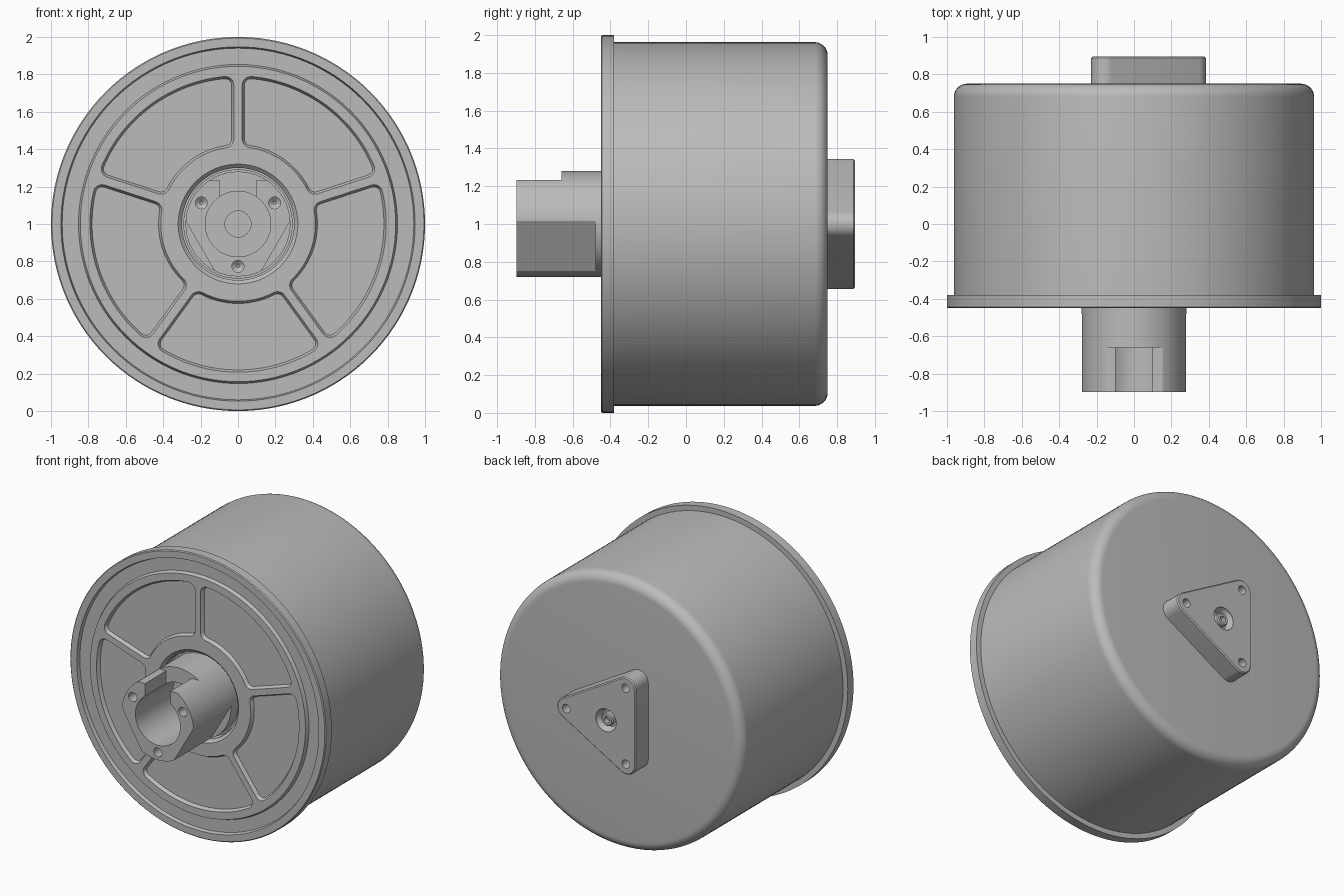
import bpy, bmesh
from math import sin, cos, asin, pi, radians, tau

if "Cube" in bpy.data.objects:
    bpy.data.objects.remove(bpy.data.objects["Cube"], do_unlink=True)

AXIS_Z = 1.0
SEGS = 120

grey = bpy.data.materials.new("plain grey")
grey.use_nodes = True
grey.diffuse_color = (0.5, 0.5, 0.5, 1)
grey.node_tree.nodes["Principled BSDF"].inputs["Base Color"].default_value = (0.5, 0.5, 0.5, 1)


def loft(name, rings):
    """Skin equal-length outlines [(points, y), ...] along the axis and cap both ends."""
    bm = bmesh.new()
    loops = [[bm.verts.new((x, y, AXIS_Z + z)) for x, z in pts] for pts, y in rings]
    for a, b in zip(loops, loops[1:]):
        for i in range(len(a)):
            j = (i + 1) % len(a)
            bm.faces.new((a[i], a[j], b[j], b[i]))
    bm.faces.new(loops[0])
    bm.faces.new(loops[-1])
    bmesh.ops.remove_doubles(bm, verts=bm.verts, dist=1e-5)
    bmesh.ops.recalc_face_normals(bm, faces=bm.faces)
    mesh = bpy.data.meshes.new(name)
    bm.to_mesh(mesh)
    bm.free()
    mesh.materials.append(grey)
    ob = bpy.data.objects.new(name, mesh)
    bpy.context.collection.objects.link(ob)
    return ob


def arc(cx, cz, r, a0, a1, n):
    return [(cx + r * cos(a0 + (a1 - a0) * i / n), cz + r * sin(a0 + (a1 - a0) * i / n))
            for i in range(n + 1)]


def lathe(name, profile, cx=0, cz=0, segs=SEGS):
    """Turn a (radius, y) profile about the axis."""
    return loft(name, [(arc(cx, cz, r, 0, tau, segs)[:-1], y) for r, y in profile])


def activate(ob):
    bpy.ops.object.select_all(action='DESELECT')
    ob.select_set(True)
    bpy.context.view_layer.objects.active = ob


def cut(ob, cutter):
    """Subtract the cutter, then discard it."""
    cutter.hide_render = True
    mod = ob.modifiers.new("cut", 'BOOLEAN')
    mod.operation, mod.solver, mod.object = 'DIFFERENCE', 'EXACT', cutter
    activate(ob)
    bpy.ops.object.modifier_apply(modifier=mod.name)
    bpy.data.objects.remove(cutter, do_unlink=True)


def finish(ob):
    activate(ob)
    bpy.ops.object.shade_smooth_by_angle(angle=radians(25))


def polar(r, a):
    return r * cos(a), r * sin(a)


# Drum with front flange, ring groove, centre recess and rounded back edge
back_round = arc(0.893, 0.68, 0.07, 0, pi / 2, 8)
housing = lathe("drum_housing", [
    (0.26, -0.36), (0.30, -0.36), (0.30, -0.43), (0.32, -0.45),
    (0.843, -0.45), (0.853, -0.425), (0.94, -0.425), (0.947, -0.45),
    (0.994, -0.45), (1.0, -0.444), (1.0, -0.38), (0.963, -0.38)] + back_round)


# Five rounded pockets between the front ribs
def pocket_outline(start, grow):
    rib, outer, inner, c = 0.034 - grow, 0.78 + grow, 0.425 - grow, 0.035 + grow
    step, q = tau / 5, pi / 2
    t, u = asin((rib + c) / (outer - c)), asin((rib + c) / (inner + c))
    end = start + step
    pts = arc(*polar(outer - c, start + t), c, start - q, start + t, 6)
    pts += arc(0, 0, outer, start + t, end - t, 24)[1:-1]
    pts += arc(*polar(outer - c, end - t), c, end - t, end + q, 6)
    pts += arc(*polar(inner + c, end - u), c, end + q, end - u + pi, 6)
    pts += arc(0, 0, inner, end - u, start + u, 14)[1:-1]
    pts += arc(*polar(inner + c, start + u), c, start + u + pi, start + 3 * q, 6)
    return pts


for k in range(5):
    a = pi / 2 + k * tau / 5
    cut(housing, loft("pocket_cutter", [(pocket_outline(a, 0.012), -0.47),
                                        (pocket_outline(a, 0.012), -0.447),
                                        (pocket_outline(a, 0), -0.425)]))
finish(housing)


# Output shaft: round at the root, three flats at the tip
def shaft_outline(flats, r=0.28, d=0.234):
    pts = []
    for i in range(SEGS):
        a = tau * i / SEGS
        pts.append(polar(min([r] + [d / cos(a - radians(f)) for f in flats
                                    if cos(a - radians(f)) > 0.5]), a))
    return pts


three, two, full = (shaft_outline(f) for f in ((90, 210, 330), (210, 330), ()))
shaft = loft("output_shaft", [(three, -0.897), (three, -0.66), (two, -0.66),
                              (two, -0.48), (full, -0.48), (full, -0.355)])
cut(shaft, lathe("bore_cutter", [(0.175, -1), (0.175, -0.48)], segs=64))
cut(shaft, lathe("pilot_cutter", [(0.07, -0.6), (0.07, -0.38)], segs=32))
slot = [(-0.1, 0.05), (0.1, 0.05), (0.1, 0.4), (-0.1, 0.4)]
cut(shaft, loft("slot_cutter", [(slot, -1), (slot, -0.66)]))
for deg in (30, 150, 270):
    cut(shaft, lathe("screw_hole_cutter", [(0.032, -1), (0.032, -0.80), (0.008, -0.78)],
                     *polar(0.226, radians(deg)), segs=24))
finish(shaft)

# Retaining ring around the shaft root
collar = lathe("retaining_ring", [(0.27, -0.36), (0.292, -0.36), (0.292, -0.40), (0.27, -0.40)])
finish(collar)


# Triangular rear mount with rounded corners
def triangle_outline(c):
    pts = []
    for deg in (0, 120, 240):
        a = radians(deg)
        pts += arc(*polar(0.31, a), c, a - pi / 3, a + pi / 3, 10)
    return pts


mount = loft("rear_mount", [(triangle_outline(0.075), 0.74), (triangle_outline(0.075), 0.887),
                            (triangle_outline(0.067), 0.895)])
for deg in (0, 120, 240):
    cut(mount, lathe("mount_hole_cutter", [(0.03, 0.80), (0.03, 1)],
                     *polar(0.31, radians(deg)), segs=24))
cut(mount, lathe("mount_bore_cutter", [(0.06, 0.845), (0.08, 0.885), (0.08, 1)], segs=48))
finish(mount)

# Socket screw in the mount centre
screw = lathe("centre_screw", [(0.045, 0.83), (0.045, 0.88), (0.038, 0.887),
                               (0.022, 0.887), (0.022, 0.85)], segs=40)
finish(screw)
